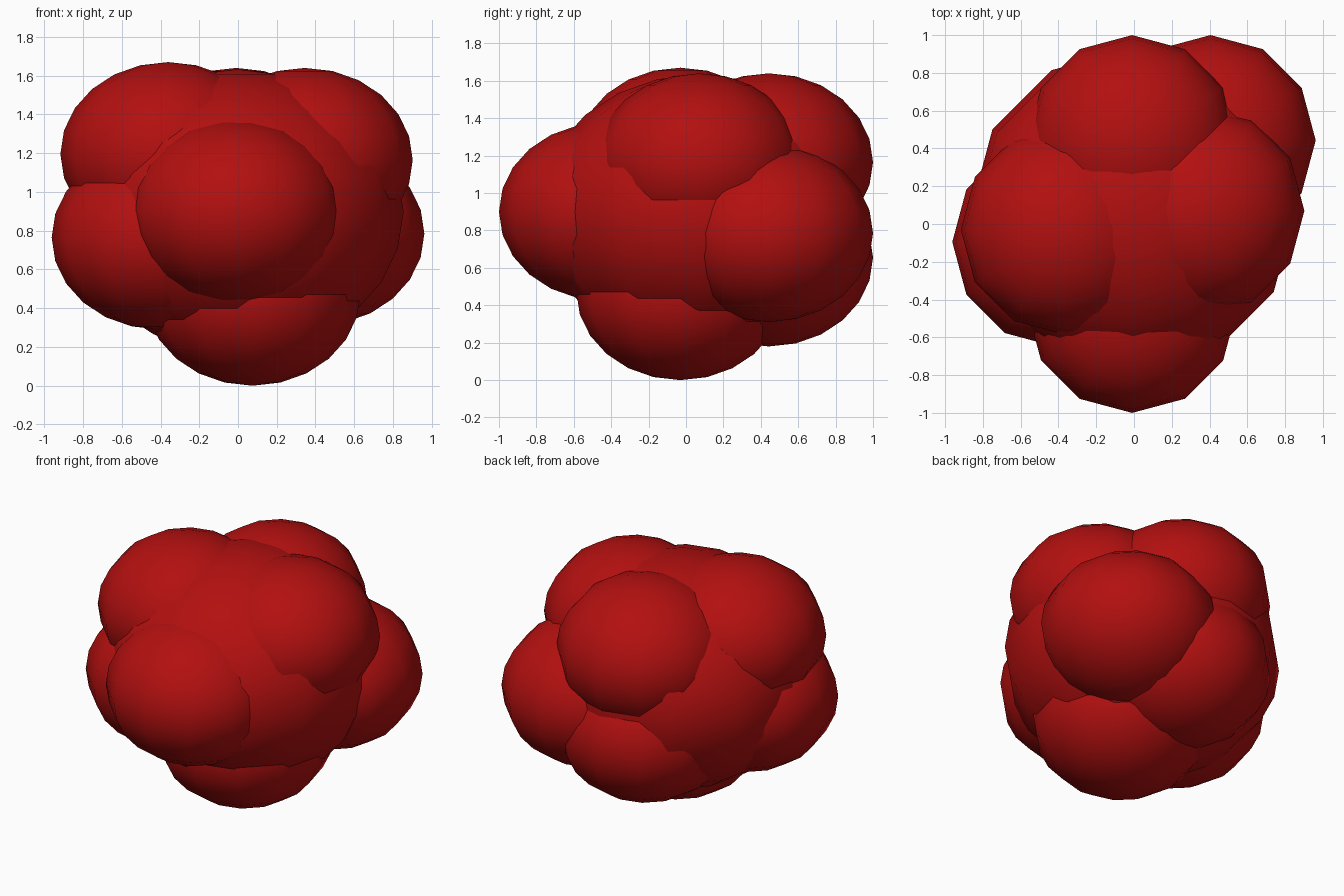
import bpy

if "Cube" in bpy.data.objects:
    bpy.data.objects.remove(bpy.data.objects["Cube"])

red = bpy.data.materials.new("dark_red")
red.diffuse_color = (0.45, 0.005, 0.005, 1)
red.use_nodes = True
red.node_tree.nodes["Principled BSDF"].inputs["Base Color"].default_value = red.diffuse_color

SQUASH = 0.853  # every ball is slightly flattened vertically


def ball(name, centre, radius):
    bpy.ops.mesh.primitive_uv_sphere_add(
        segments=12, ring_count=12, radius=radius, location=centre)
    ob = bpy.context.object
    ob.name = name
    ob.scale.z = SQUASH
    bpy.ops.object.transform_apply(location=False, rotation=False, scale=True)
    bpy.ops.object.shade_smooth()
    ob.data.materials.append(red)


# Large central body
ball("core", (-0.005, 0.07, 0.90), 0.86)

# Smaller lobes bulging out of the body
lobes = {
    "front_lobe": (-0.01, -0.443, 0.90),
    "top_left_lobe": (-0.36, -0.03, 1.195),
    "top_right_lobe": (0.345, 0.07, 1.165),
    "top_back_lobe": (-0.01, 0.443, 1.165),
    "back_right_lobe": (0.405, 0.443, 0.785),
    "left_lobe": (-0.405, -0.095, 0.765),
    "bottom_lobe": (0.075, -0.03, 0.475),
    "bottom_back_lobe": (-0.01, 0.443, 0.655),
}
for name, centre in lobes.items():
    ball(name, centre, 0.557)
